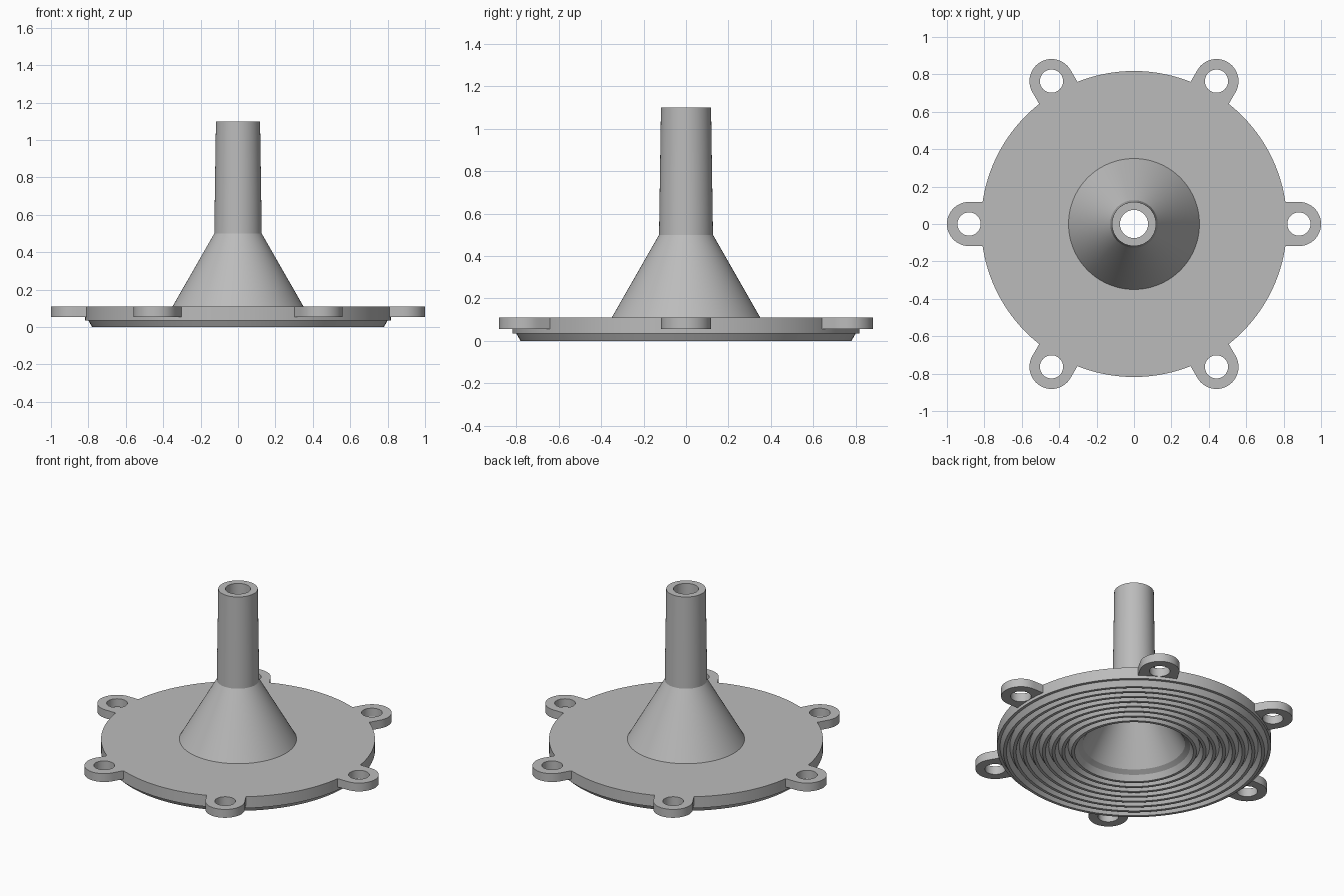
import bpy, bmesh, math

if "Cube" in bpy.data.objects:
    bpy.data.objects.remove(bpy.data.objects["Cube"], do_unlink=True)

grey = bpy.data.materials.new("light grey")
grey.use_nodes = True
COLOUR = (0.5, 0.5, 0.5, 1)
grey.diffuse_color = COLOUR
grey.node_tree.nodes["Principled BSDF"].inputs["Base Color"].default_value = COLOUR


def finish(bm, name):
    bmesh.ops.recalc_face_normals(bm, faces=bm.faces)
    mesh = bpy.data.meshes.new(name)
    bm.to_mesh(mesh)
    bm.free()
    mesh.materials.append(grey)
    obj = bpy.data.objects.new(name, mesh)
    bpy.context.collection.objects.link(obj)
    bpy.ops.object.select_all(action='DESELECT')
    obj.select_set(True)
    bpy.context.view_layer.objects.active = obj
    bpy.ops.object.shade_smooth_by_angle(angle=math.radians(25))
    return obj


def loft(bm, loops):
    """Join closed rings of points, the last one back to the first."""
    rings = [[bm.verts.new(p) for p in loop] for loop in loops]
    n = len(rings[0])
    for a, b in zip(rings, rings[1:] + rings[:1]):
        for i in range(n):
            j = (i + 1) % n
            bm.faces.new((a[i], a[j], b[j], b[i]))


def circle(r, z, n=128):
    return [(r * math.cos(math.tau * i / n), r * math.sin(math.tau * i / n), z)
            for i in range(n)]


# Flange, hollow cone and tube as one turned profile
profile = [(0.075, 1.1), (0.118, 1.1), (0.127, 0.5), (0.35, 0.11),
           (0.818, 0.11), (0.818, 0.035)]

# Concentric sealing ridges under the flange
RIDGES, OUTER, INNER, DEPTH = 8, 0.80, 0.335, 0.035
pitch = (OUTER - INNER) / RIDGES
for k in range(RIDGES):
    r = OUTER - k * pitch
    profile += [(r, DEPTH), (r - 0.02, 0), (r - pitch + 0.02, 0)]

# Inside of the cone and the bore
profile += [(INNER, DEPTH), (0.305, 0.055), (0.075, 0.46)]
bm = bmesh.new()
loft(bm, [circle(r, z) for r, z in profile])
finish(bm, "flanged_spout")

# Bolt lugs: rounded end, straight sides running into the flange
CENTRE, LUG_R, HOLE_R, BACK = 0.882, 0.118, 0.062, 0.0905


def lug_outline(a):
    c, s = math.cos(a), math.sin(a)
    if c >= 0:
        return LUG_R * c, LUG_R * s
    reach = min(BACK / -c if c < -1e-6 else 9, LUG_R / max(abs(s), 1e-6))
    return reach * c, reach * s


def hole_outline(a):
    return HOLE_R * math.cos(a), HOLE_R * math.sin(a)


for k in range(6):
    turn = k * math.tau / 6
    loops = []
    for outline, z in ((lug_outline, 0.055), (lug_outline, 0.11),
                       (hole_outline, 0.11), (hole_outline, 0.055)):
        loop = []
        for i in range(48):
            x, y = outline(math.tau * i / 48)
            x += CENTRE
            loop.append((x * math.cos(turn) - y * math.sin(turn),
                         x * math.sin(turn) + y * math.cos(turn), z))
        loops.append(loop)
    bm = bmesh.new()
    loft(bm, loops)
    finish(bm, f"bolt_lug_{k + 1}")
